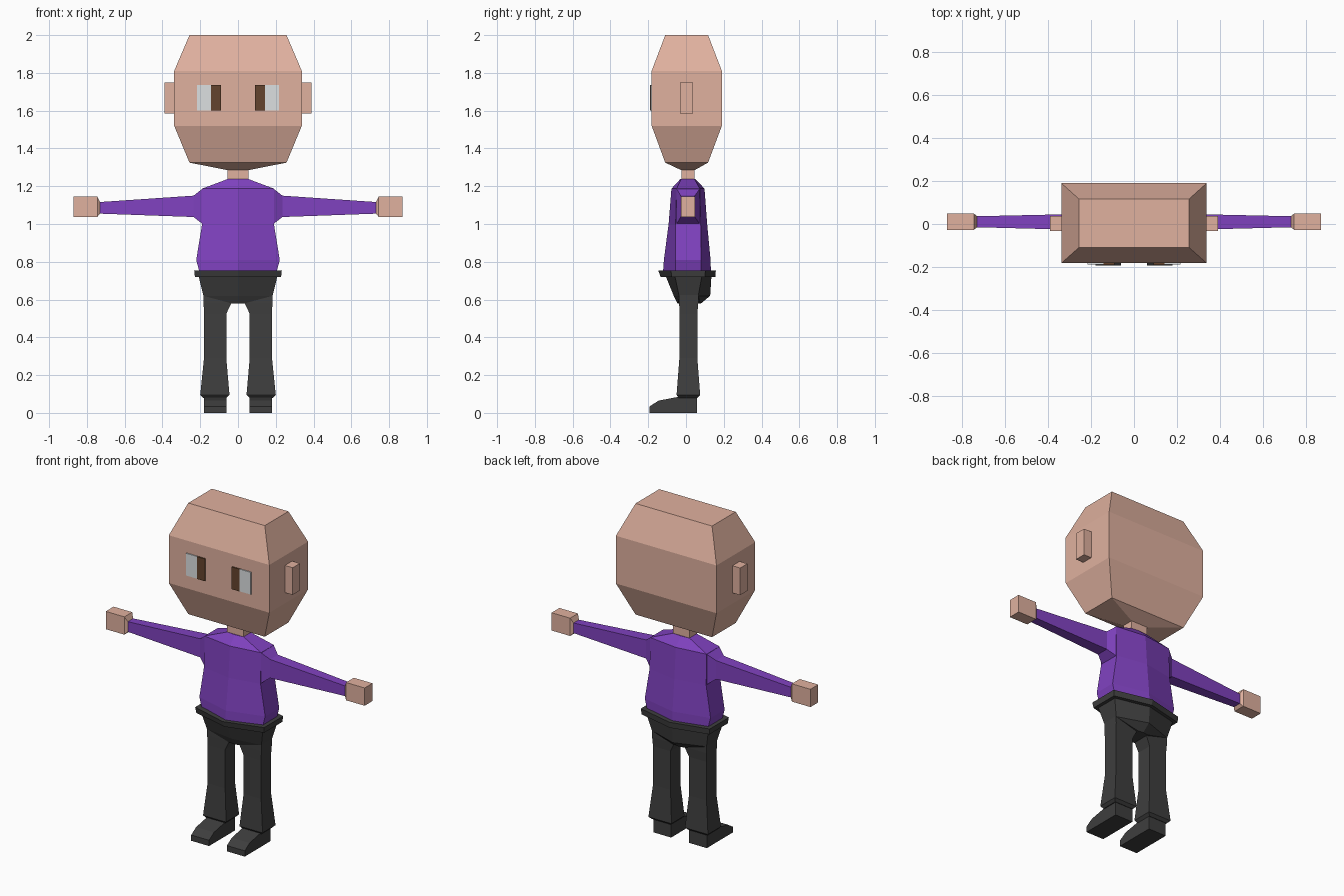
import bpy, bmesh

if "Cube" in bpy.data.objects:
    bpy.data.objects.remove(bpy.data.objects["Cube"])


def material(name, srgb):
    mat = bpy.data.materials.new(name)
    lin = [(c / 255 / 12.92) if c < 11 else ((c / 255 + 0.055) / 1.055) ** 2.4 for c in srgb]
    mat.diffuse_color = (*lin, 1)
    mat.use_nodes = True
    mat.node_tree.nodes["Principled BSDF"].inputs["Base Color"].default_value = mat.diffuse_color
    return mat


SKIN = material("skin", (224, 177, 159))
PURPLE = material("purple_cloth", (128, 66, 192))
BLACK = material("black_cloth", (62, 62, 62))
WHITE = material("eye_white", (220, 224, 225))
BROWN = material("eye_brown", (100, 68, 45))


def loft(name, rings, mat):
    """Skin a stack of equal-sized rings and cap both ends."""
    bm = bmesh.new()
    loops = [[bm.verts.new(p) for p in ring] for ring in rings]
    n = len(loops[0])
    for a, b in zip(loops, loops[1:]):
        for i in range(n):
            j = (i + 1) % n
            bm.faces.new((a[i], a[j], b[j], b[i]))
    bm.faces.new(loops[0][::-1])
    bm.faces.new(loops[-1])
    bmesh.ops.recalc_face_normals(bm, faces=bm.faces)
    mesh = bpy.data.meshes.new(name)
    bm.to_mesh(mesh)
    bm.free()
    mesh.materials.append(mat)
    obj = bpy.data.objects.new(name, mesh)
    bpy.context.collection.objects.link(obj)
    return obj


def rect_z(x0, x1, y0, y1, z):
    return [(x0, y0, z), (x1, y0, z), (x1, y1, z), (x0, y1, z)]


def rect_x(x, y0, y1, z0, z1):
    return [(x, y0, z0), (x, y1, z0), (x, y1, z1), (x, y0, z1)]


def hexagon(z, hx, front, side_f, side_b, back):
    """Body section: flat sides, front and back ridged at the centre."""
    return [(-hx, side_f, z), (0, front, z), (hx, side_f, z),
            (hx, side_b, z), (0, back, z), (-hx, side_b, z)]


def box(name, x0, x1, y0, y1, z0, z1, mat):
    return loft(name, [rect_z(x0, x1, y0, y1, z0), rect_z(x0, x1, y0, y1, z1)], mat)


# Head and neck
loft("head", [rect_z(-hx, hx, y0, y1, z) for z, hx, y0, y1 in (
    (1.285, 0.055, -0.025, 0.045), (1.325, 0.257, -0.11, 0.117),
    (1.52, 0.338, -0.182, 0.19), (1.81, 0.338, -0.182, 0.19),
    (2.0, 0.257, -0.11, 0.117))], SKIN)
box("neck", -0.055, 0.055, -0.025, 0.045, 1.22, 1.30, SKIN)

# Sweater body
loft("sweater_body", [hexagon(*r) for r in (
    (0.74, 0.203, -0.122, -0.055, 0.08, 0.132),
    (0.81, 0.221, -0.117, -0.055, 0.08, 0.13),
    (1.0, 0.19, -0.092, -0.055, 0.078, 0.112),
    (1.187, 0.19, -0.077, -0.05, 0.073, 0.098),
    (1.238, 0.055, -0.03, -0.025, 0.045, 0.05))], PURPLE)

# Belt and hips
loft("belt", [hexagon(*r) for r in (
    (0.72, 0.228, -0.135, -0.075, 0.1, 0.155),
    (0.755, 0.232, -0.147, -0.08, 0.103, 0.158))], BLACK)
loft("hips", [hexagon(*r) for r in (
    (0.58, 0.035, -0.045, -0.04, 0.075, 0.08),
    (0.62, 0.183, -0.065, -0.037, 0.065, 0.128),
    (0.73, 0.21, -0.11, -0.06, 0.085, 0.135))], BLACK)

for s, side in ((-1, "left"), (1, "right")):
    # Ears and eyes
    box(side + "_ear", s * 0.33, s * 0.39, -0.032, 0.037, 1.585, 1.75, SKIN)
    box(side + "_eye_white", s * 0.143, s * 0.217, -0.188, -0.181, 1.60, 1.735, WHITE)
    box(side + "_eye_iris", s * 0.09, s * 0.143, -0.19, -0.181, 1.60, 1.735, BROWN)

    # Sleeve flares from the shoulder, hand is a block with a bevelled wrist
    loft(side + "_sleeve", [rect_x(s * x, *r) for x, *r in (
        (0.188, -0.05, 0.073, 1.0, 1.187), (0.235, -0.028, 0.047, 1.037, 1.15),
        (0.735, -0.015, 0.036, 1.055, 1.116))], PURPLE)
    loft(side + "_hand", [rect_x(s * x, *r) for x, *r in (
        (0.73, -0.015, 0.036, 1.055, 1.116), (0.745, -0.027, 0.048, 1.038, 1.146),
        (0.87, -0.027, 0.048, 1.038, 1.146))], SKIN)

    # Trouser leg with flared hem
    loft(side + "_leg", [rect_z(s * a, s * b, y0, y1, z) for z, a, b, y0, y1 in (
        (0.08, 0.06, 0.185, -0.04, 0.06), (0.095, 0.045, 0.2, -0.05, 0.075),
        (0.29, 0.062, 0.18, -0.035, 0.06), (0.525, 0.062, 0.18, -0.035, 0.06),
        (0.58, 0.035, 0.182, -0.036, 0.065), (0.63, 0.03, 0.184, -0.036, 0.066))], BLACK)

    # Shoe: side profile extruded across its width
    profile = ((-0.192, 0), (0.057, 0), (0.057, 0.085), (-0.04, 0.085),
               (-0.145, 0.065), (-0.192, 0.035))
    loft(side + "_shoe", [[(s * x, y, z) for y, z in profile] for x in (0.06, 0.18)], BLACK)
